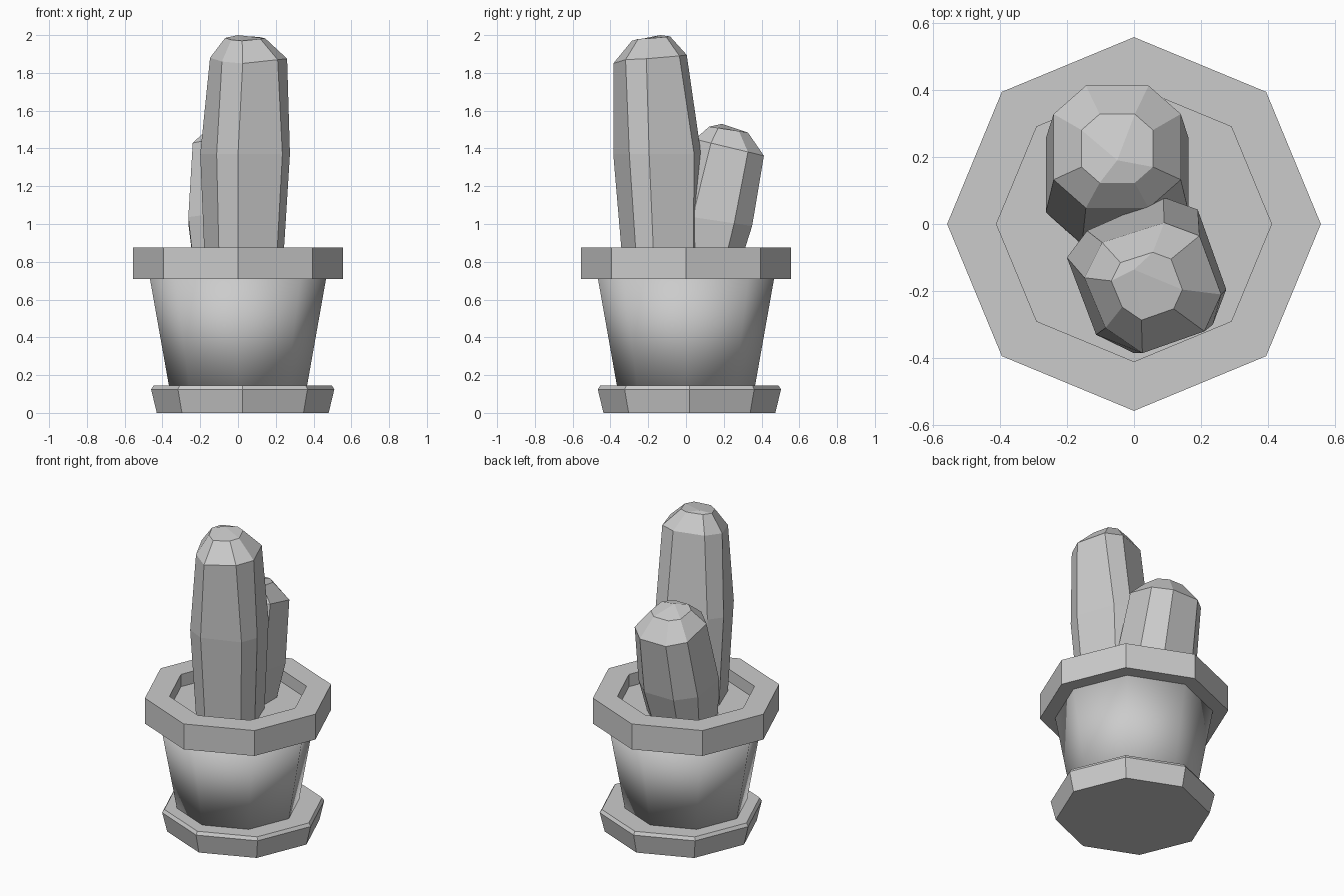
import bpy
import math

if "Cube" in bpy.data.objects:
    bpy.data.objects.remove(bpy.data.objects["Cube"])


def make(name, verts, faces, smooth=False):
    me = bpy.data.meshes.new(name)
    me.from_pydata(verts, [], faces)
    for p in me.polygons:
        p.use_smooth = smooth
    ob = bpy.data.objects.new(name, me)
    bpy.context.collection.objects.link(ob)
    return ob


def lathe(name, profile, centre=(0, 0), closed=False, smooth=False):
    """Eight-sided turned part; an open profile is capped at both ends."""
    n, m = 8, len(profile)
    verts = [(centre[0] + r * math.cos(i * math.tau / n),
              centre[1] + r * math.sin(i * math.tau / n), z)
             for r, z in profile for i in range(n)]
    faces = []
    for k in range(m if closed else m - 1):
        a, b = k * n, (k + 1) % m * n
        faces += [(a + i, a + (i + 1) % n, b + (i + 1) % n, b + i) for i in range(n)]
    if not closed:
        faces += [tuple(reversed(range(n))), tuple(range((m - 1) * n, m * n))]
    return make(name, verts, faces, smooth)


def scaled(ring, s, pivot, target):
    """Scale a ring about pivot, then move the pivot to target."""
    return [tuple(t + s * (c - p) for c, p, t in zip(v, pivot, target)) for v in ring]


def cactus(name, rings, apex):
    """Loft eight-point rings and close the top with four kite faces."""
    n, m = 8, len(rings)
    verts = [v for r in rings for v in r] + [apex]
    faces = [tuple(reversed(range(n)))]
    for k in range(m - 1):
        a, b = k * n, (k + 1) * n
        faces += [(a + i, a + (i + 1) % n, b + (i + 1) % n, b + i) for i in range(n)]
    t = (m - 1) * n
    faces += [(t + i, t + (i + 1) % n, t + (i + 2) % n, m * n) for i in range(0, n, 2)]
    return make(name, verts, faces)


# Saucer, slightly off centre
lathe("saucer", [(0.455, 0), (0.485, 0.125), (0.472, 0.145)], centre=(0.025, 0.018))

# Pot body, rim and soil
lathe("pot_body", [(0.365, 0.14), (0.467, 0.715)], smooth=True)
lathe("pot_rim", [(0.41, 0.71), (0.557, 0.71), (0.557, 0.875), (0.41, 0.875)], closed=True)
lathe("soil", [(0.41, 0.73), (0.41, 0.795)])

# Tall cactus: widest ring, shoulder ring, and rings scaled from them
mid_xy = [(-0.2, -0.1), (-0.113, -0.33), (0.0, -0.385), (0.235, -0.3),
          (0.275, -0.195), (0.19, 0.043), (0.087, 0.08), (-0.14, -0.02)]
mid = [(x, y, 1.37) for x, y in mid_xy]
shoulder = [(-0.148, -0.16, 1.88), (-0.085, -0.31, 1.86), (0.025, -0.385, 1.85),
            (0.21, -0.32, 1.87), (0.26, -0.21, 1.875), (0.195, -0.035, 1.89),
            (0.09, 0.004, 1.895), (-0.095, -0.055, 1.89)]
base = scaled(mid, 0.87, (0.036, -0.15, 1.37), (0.03, -0.13, 0.78))
crown = scaled(shoulder, 0.52, (0.05, -0.18, 1.87), (0.035, -0.18, 1.98))
cactus("tall_cactus", [base, mid, shoulder, crown], (0.0, -0.136, 2.0))

# Small cactus, leaning toward the back
section = [(-0.105, -0.205), (0.105, -0.205), (0.213, -0.11), (0.213, 0.11),
           (0.105, 0.205), (-0.105, 0.205), (-0.213, 0.11), (-0.213, -0.11)]


def slice_at(s, cy, z, tilt):
    return [(-0.05 + s * x, cy + s * y, z - tilt * s * y) for x, y in section]


cactus("small_cactus",
       [slice_at(0.87, 0.105, 0.78, 0.0), slice_at(1.0, 0.145, 1.02, 0.15),
        slice_at(0.89, 0.23, 1.405, 0.24), slice_at(0.5, 0.225, 1.50, 0.15)],
       (-0.05, 0.19, 1.53))
